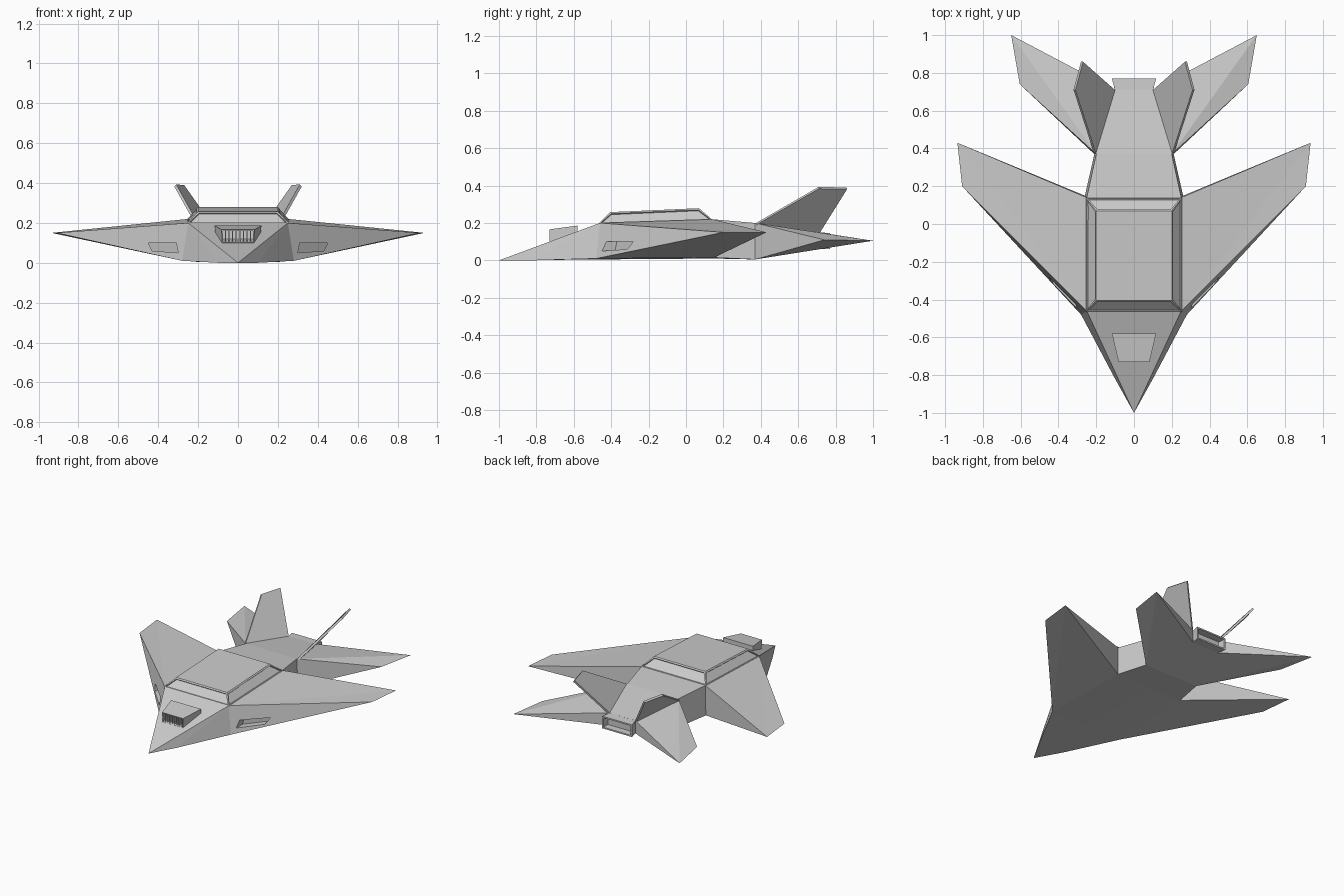
import bpy, bmesh
from mathutils import Vector

if "Cube" in bpy.data.objects:
    bpy.data.objects.remove(bpy.data.objects["Cube"])


def build(name, points, faces, mirror=False, recess=None):
    """Flat-faced closed mesh; optional x mirror; recess = (test, rim, depth)."""
    bm = bmesh.new()
    for s in ((1, -1) if mirror else (1,)):
        vs = [bm.verts.new((x * s, y, z)) for x, y, z in points]
        for f in faces:
            bm.faces.new([vs[i] for i in f])
    bmesh.ops.remove_doubles(bm, verts=bm.verts, dist=1e-5)
    bmesh.ops.recalc_face_normals(bm, faces=bm.faces)
    if recess:
        test, rim, depth = recess
        bm.normal_update()
        picked = [f for f in bm.faces if test(f.normal)]
        bmesh.ops.inset_individual(bm, faces=picked, thickness=rim)
        # second inset with zero width pushes the panel inward with vertical walls
        bmesh.ops.inset_individual(bm, faces=picked, thickness=0.0005, depth=-depth)
    me = bpy.data.meshes.new(name)
    bm.to_mesh(me)
    bm.free()
    ob = bpy.data.objects.new(name, me)
    bpy.context.collection.objects.link(ob)
    return ob


BLOCK = [(0, 1, 2, 3), (4, 5, 6, 7), (0, 1, 5, 4), (1, 2, 6, 5), (2, 3, 7, 6), (3, 0, 4, 7)]


def loft(name, a, b, **kw):
    """Six-sided block between two four-point loops."""
    return build(name, list(a) + list(b), BLOCK, **kw)


def rect(w, y0, z0, y1, z1, w1=None):
    w1 = w if w1 is None else w1
    return [(-w, y0, z0), (w, y0, z0), (w1, y1, z1), (-w1, y1, z1)]


# Hull with wings and tailplanes: right half points, mirrored
P = dict(
    N=(0, -1, 0), B1=(.1, -.82, 0), B2=(.28, -.48, .01), T2=(.25, -.46, .2),
    T3=(.25, .14, .22), B3=(.26, .15, .015), W1=(.91, .2, .15), W2=(.935, .43, .15),
    T4=(.2, .37, .2), B4=(.21, .37, .005), T5=(.1, .71, .15), B5=(.1, .71, .06),
    S1=(.605, .74, .11), S2=(.65, 1, .105),
    C2=(0, -.46, .2), C3=(0, .14, .22), C4=(0, .37, .2), C5=(0, .71, .15),
    D2=(0, -.48, .005), D3=(0, .15, .01), D4=(0, .37, .005), D5=(0, .71, .06))
keys = list(P)
F = """N T2 C2|N B1 T2|B1 B2 T2|T2 B2 W1|T2 W1 W2|T2 W2 T3|T3 W2 B3|B2 B3 W2|B2 W2 W1
T3 B3 B4 T4|T4 B4 S1|T4 S1 S2|T4 S2 T5|B4 B5 S2|B4 S2 S1|T5 S2 B5
C2 T2 T3 C3|C3 T3 T4 C4|C4 T4 T5 C5|C5 T5 B5 D5
N D2 B2 B1|D2 D3 B3 B2|D3 D4 B4 B3|D4 D5 B5 B4""".replace("\n", "|").split("|")
hull = build("hull", list(P.values()), [[keys.index(k) for k in f.split()] for f in F], mirror=True)

# Side intakes cut into the wing leading faces
mouth = [(.30, .05), (.43, .06), (.45, .1), (.31, .1)]
cutter = loft("intake_cutter", [(x, x - .85, z) for x, z in mouth],
              [(x, x - .68, z) for x, z in mouth], mirror=True)
cutter.hide_render = True
cutter.hide_viewport = True
cut = hull.modifiers.new("intakes", "BOOLEAN")
cut.operation, cut.solver, cut.object = "DIFFERENCE", "EXACT", cutter

# Canopy with recessed windows on its four sloped sides
loft("canopy", rect(.255, -.465, .198, .14, .218), rect(.2, -.405, .258, .07, .279),
     recess=(lambda n: abs(n.z) < .9, .012, .008))

# Nose scoop with open front and grille bars
loft("nose_scoop", [(-.08, -.73, .095), (.08, -.73, .095), (.115, -.58, .14), (-.115, -.58, .14)],
     rect(.082, -.73, .166, -.58, .186, .117), recess=(lambda n: n.y < -.9, .008, .05))
for i in range(8):
    x = -.063 + i * .018
    loft("grille_bar", [(x + dx, y, .1) for dx, y in ((-.003, -.722), (.003, -.722), (.003, -.705), (-.003, -.705))],
         [(x + dx, y, .162) for dx, y in ((-.003, -.722), (.003, -.722), (.003, -.705), (-.003, -.705))])

# Rectangular hollow exhaust nozzle
loft("exhaust_nozzle", rect(.1, .705, .06, .705, .15), rect(.117, .77, .06, .77, .146),
     recess=(lambda n: n.y > .9, .014, .05))

# Canted tail fins
fin = [Vector(p) for p in ((.207, .375, .195), (.105, .71, .145), (.275, .86, .385), (.315, .71, .388))]
t = Vector((-.73, -.14, .67)) * .007
loft("tail_fins", [p + t for p in fin], [p - t for p in fin], mirror=True)
